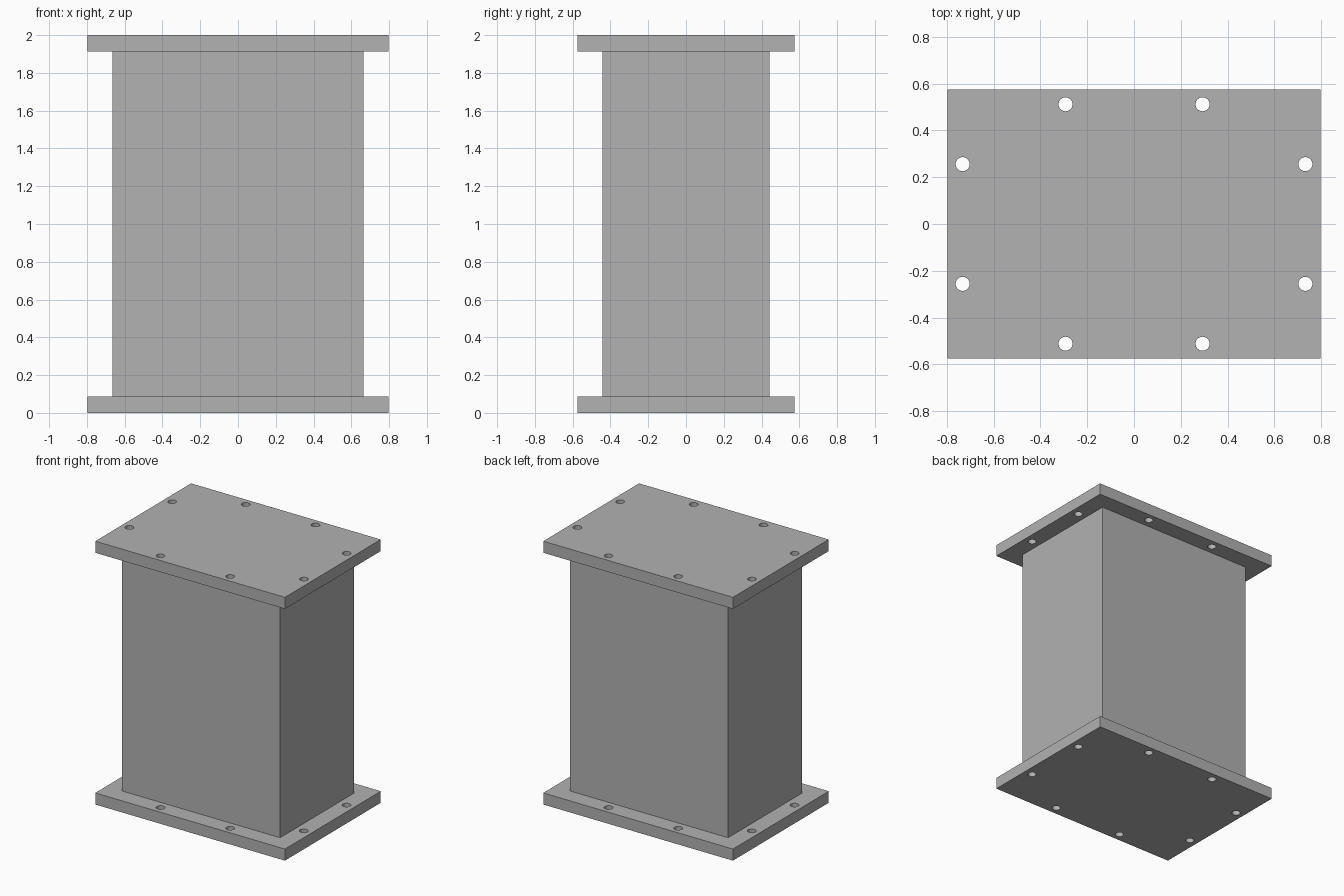
import bpy
from math import cos, sin, tau

cube = bpy.data.objects.get("Cube")
if cube:
    bpy.data.objects.remove(cube, do_unlink=True)

HALF_X, HALF_Y, HEIGHT, THICK = 0.797, 0.575, 2.0, 0.088
BODY_X, BODY_Y = 0.664, 0.443
HOLE_R, HOLE_SIDES = 0.03, 32

grey = bpy.data.materials.new("plain grey")
grey.use_nodes = True
colour = (0.445, 0.445, 0.445, 1)
grey.diffuse_color = colour
grey.node_tree.nodes["Principled BSDF"].inputs["Base Color"].default_value = colour


def add_outline(curve, points):
    spline = curve.splines.new("POLY")
    spline.points.add(len(points) - 1)
    for p, (x, y) in zip(spline.points, points):
        p.co = (x, y, 0, 1)
    spline.use_cyclic_u = True


def flange(name, z):
    """Rectangular plate with two bolt holes along each edge."""
    curve = bpy.data.curves.new(name, "CURVE")
    curve.dimensions = "2D"
    curve.fill_mode = "BOTH"
    curve.extrude = THICK / 2
    add_outline(curve, [(-HALF_X, -HALF_Y), (HALF_X, -HALF_Y),
                        (HALF_X, HALF_Y), (-HALF_X, HALF_Y)])
    for hx, hy in ((0.733, 0.256), (0.293, 0.512)):
        for sx in (-1, 1):
            for sy in (-1, 1):
                add_outline(curve, [(sx * hx + HOLE_R * cos(tau * i / HOLE_SIDES),
                                     sy * hy + HOLE_R * sin(tau * i / HOLE_SIDES))
                                    for i in range(HOLE_SIDES)])
    curve.materials.append(grey)
    obj = bpy.data.objects.new(name, curve)
    obj.location.z = z
    bpy.context.collection.objects.link(obj)
    bpy.ops.object.select_all(action="DESELECT")
    obj.select_set(True)
    bpy.context.view_layer.objects.active = obj
    bpy.ops.object.convert(target="MESH")
    # Weld the caps to the walls, then smooth only the hole walls
    bpy.ops.object.mode_set(mode="EDIT")
    bpy.ops.mesh.select_all(action="SELECT")
    bpy.ops.mesh.remove_doubles(threshold=0.0001)
    bpy.ops.mesh.normals_make_consistent(inside=False)
    bpy.ops.object.mode_set(mode="OBJECT")
    bpy.ops.object.shade_smooth_by_angle()


# End plates
flange("bottom_flange", THICK / 2)
flange("top_flange", HEIGHT - THICK / 2)

# Box column between the plates
bpy.ops.mesh.primitive_cube_add(size=1, location=(0, 0, HEIGHT / 2))
column = bpy.context.object
column.name = "column"
column.dimensions = (2 * BODY_X, 2 * BODY_Y, HEIGHT - 2 * THICK)
bpy.ops.object.transform_apply(location=False, rotation=False, scale=True)
column.data.materials.append(grey)
